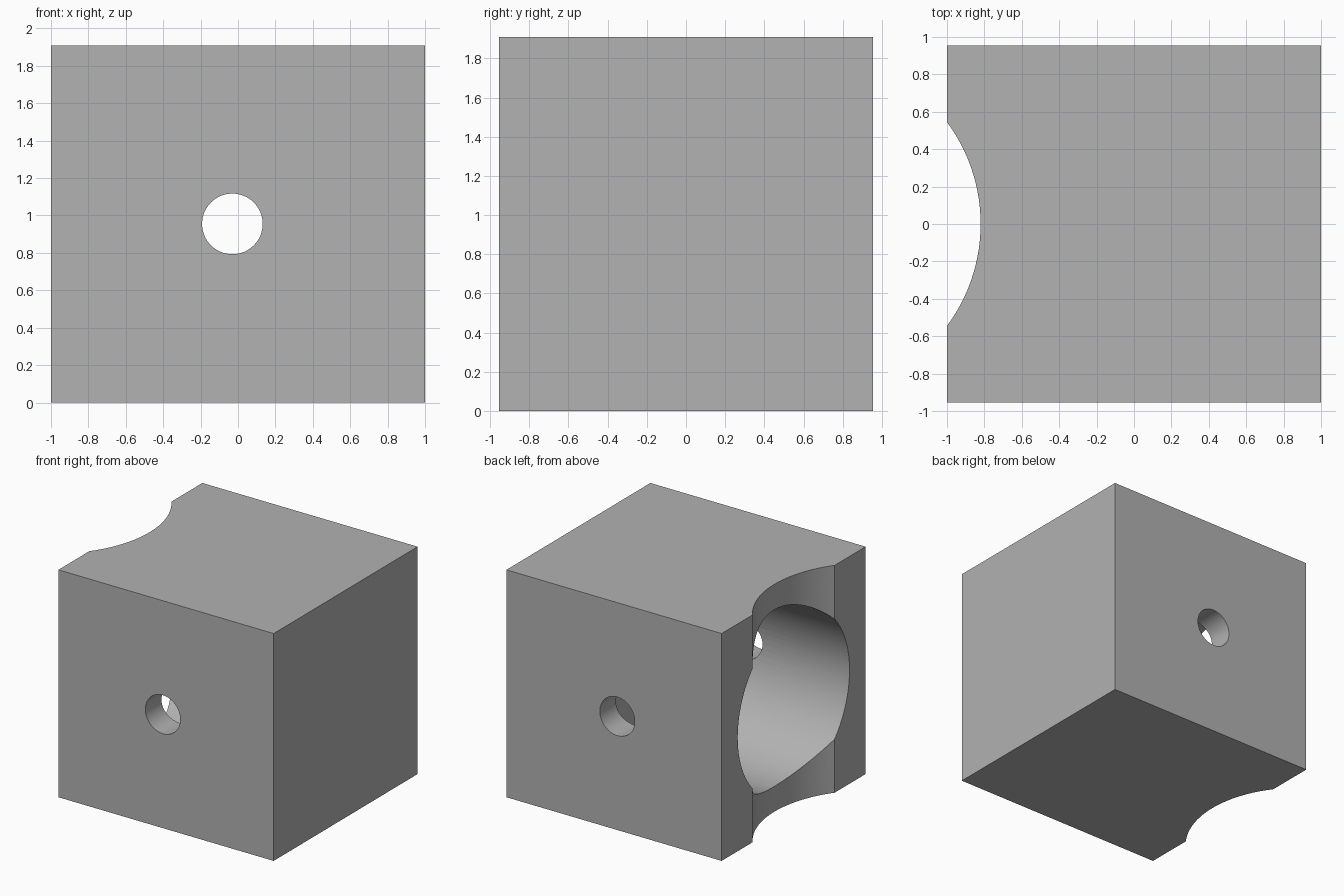
import bpy
from math import pi, radians

old = bpy.data.objects.get("Cube")
if old:
    bpy.data.objects.remove(old, do_unlink=True)

WIDTH, SIDE = 2.0, 1.91
MID = SIDE / 2

# Plain grey material
grey = bpy.data.materials.new("grey")
grey.use_nodes = True
colour = (0.445, 0.445, 0.445, 1)
grey.diffuse_color = colour
grey.node_tree.nodes["Principled BSDF"].inputs["Base Color"].default_value = colour

# Solid block
bpy.ops.mesh.primitive_cube_add(size=1, location=(0, 0, MID))
block = bpy.context.object
block.name = "connector_block"
block.scale = (WIDTH, SIDE, SIDE)
bpy.ops.object.transform_apply(location=True, rotation=True, scale=True)
block.data.materials.append(grey)


def cut_cylinder(name, radius, depth, location, rotation=(0, 0, 0), sides=96):
    """Subtract a cylinder from the block."""
    bpy.ops.mesh.primitive_cylinder_add(
        vertices=sides, radius=radius, depth=depth,
        location=location, rotation=rotation)
    cutter = bpy.context.object
    cutter.name = name
    cutter.hide_render = True
    cutter.data.materials.append(grey)
    bpy.context.view_layer.objects.active = block
    mod = block.modifiers.new(name, "BOOLEAN")
    mod.operation = "DIFFERENCE"
    mod.solver = "EXACT"
    mod.object = cutter
    bpy.ops.object.modifier_apply(modifier=mod.name)
    bpy.data.objects.remove(cutter, do_unlink=True)


# Upright rounded groove down the right side
cut_cylinder("groove_cutter", 0.915, 3, (-1.735, 0, MID), sides=128)

# Blind round socket entering from the grooved side
SOCKET_END, SOCKET_START = 0.5, -1.5
cut_cylinder("socket_cutter", 0.742, SOCKET_END - SOCKET_START,
             ((SOCKET_END + SOCKET_START) / 2, 0, MID), (0, pi / 2, 0))

# Bolt hole through front and back walls
cut_cylinder("bolt_hole_cutter", 0.162, 3, (-0.03, 0, MID), (pi / 2, 0, 0), sides=64)

# Smooth round walls, crisp edges
bpy.ops.object.select_all(action="DESELECT")
block.select_set(True)
bpy.context.view_layer.objects.active = block
bpy.ops.object.shade_smooth_by_angle(angle=radians(25))
